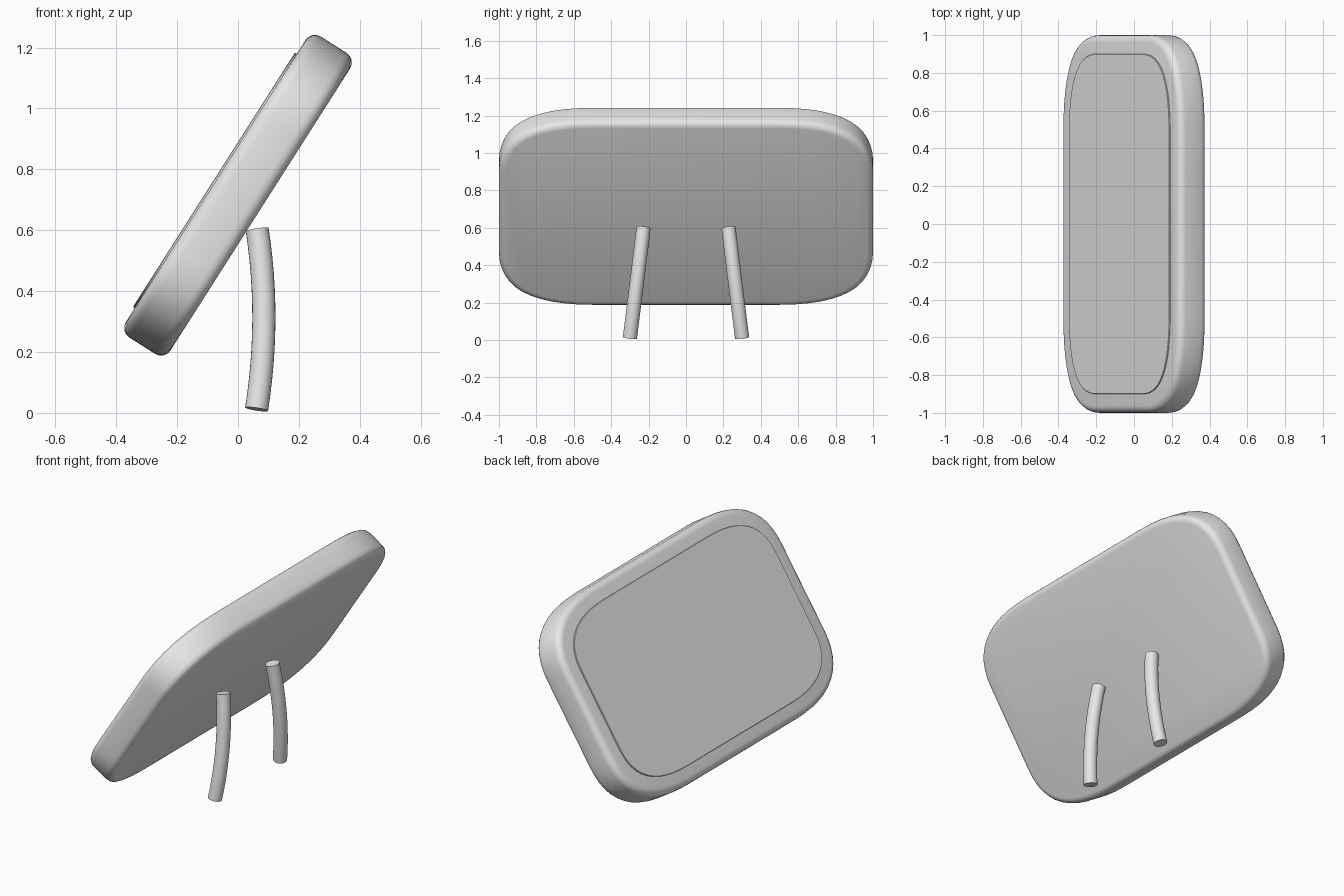
import bpy, bmesh, math
from mathutils import Matrix, Vector

cube = bpy.data.objects.get("Cube")
if cube:
    bpy.data.objects.remove(cube, do_unlink=True)

# Material
grey = bpy.data.materials.new("light_grey")
grey.use_nodes = True
grey.diffuse_color = (0.8, 0.8, 0.8, 1)
grey.node_tree.nodes["Principled BSDF"].inputs["Base Color"].default_value = (0.8, 0.8, 0.8, 1)

# Panel frame: local x along y, local y up the slope, local z out of the face
TILT = math.radians(57.5)
up = Vector((math.cos(TILT), 0, math.sin(TILT)))
out = Vector((-math.sin(TILT), 0, math.cos(TILT)))
side = up.cross(out)
PANEL = Matrix((side, up, out)).transposed().to_4x4()
PANEL.translation = (0, 0, 0.715)


def finish(ob, angle):
    ob.data.materials.append(grey)
    bpy.ops.object.select_all(action='DESELECT')
    ob.select_set(True)
    bpy.context.view_layer.objects.active = ob
    bpy.ops.object.shade_smooth_by_angle(angle=math.radians(angle))


def outline(half_w, half_h, cut_w, cut_h, steps=12):
    """Rectangle whose corners are parabolic sweeps."""
    corner = []
    for i in range(steps + 1):
        s = i / steps
        corner.append((half_w - cut_w * s * s, half_h - cut_h * (1 - s) ** 2))
    left = [(-x, y) for x, y in reversed(corner)]
    top = corner + left
    return top + [(-x, -y) for x, y in top]


def slab(name, points, low, high, bevel, segments):
    bm = bmesh.new()
    base = bm.faces.new([bm.verts.new((x, y, low)) for x, y in points])
    grown = bmesh.ops.extrude_face_region(bm, geom=[base])["geom"]
    for v in grown:
        if isinstance(v, bmesh.types.BMVert):
            v.co.z = high
    bmesh.ops.recalc_face_normals(bm, faces=bm.faces[:])
    rims = [e for e in bm.edges if abs(e.verts[0].co.z - e.verts[1].co.z) < 1e-6]
    bmesh.ops.bevel(bm, geom=rims, offset=bevel, segments=segments,
                    profile=0.5, affect='EDGES')
    bm.transform(PANEL)
    me = bpy.data.meshes.new(name)
    bm.to_mesh(me)
    bm.free()
    ob = bpy.data.objects.new(name, me)
    bpy.context.collection.objects.link(ob)
    finish(ob, 40)


def leg(name, sign, sides=24, rings=12, radius=0.038):
    """Tube bowed along a parabola, capped square to its path."""
    foot, mid, head = (Vector(p) for p in
                       ((0.061, 0.3, 0.012), (0.108, 0.262, 0.31), (0.063, 0.227, 0.602)))
    bm = bmesh.new()
    loops = []
    for i in range(rings + 1):
        s = i / rings
        centre = foot * (1 - s) ** 2 + mid * 2 * s * (1 - s) + head * s * s
        path = ((mid - foot) * (1 - s) + (head - mid) * s).normalized()
        u = Vector((0, 1, 0)).cross(path).normalized()
        v = path.cross(u)
        ring = []
        for k in range(sides):
            a = math.tau * k / sides
            p = centre + (u * math.cos(a) + v * math.sin(a)) * radius
            ring.append(bm.verts.new((p.x, p.y * sign, p.z)))
        loops.append(ring)
    for a, b in zip(loops, loops[1:]):
        for k in range(sides):
            n = (k + 1) % sides
            bm.faces.new((a[k], a[n], b[n], b[k]))
    bm.faces.new(loops[0])
    bm.faces.new(loops[-1])
    bmesh.ops.recalc_face_normals(bm, faces=bm.faces[:])
    me = bpy.data.meshes.new(name)
    bm.to_mesh(me)
    bm.free()
    ob = bpy.data.objects.new(name, me)
    bpy.context.collection.objects.link(ob)
    finish(ob, 40)


# Rounded tablet body and the thin screen raised on its face
slab("panel_body", outline(1.0, 0.586, 0.5, 0.33), -0.087, 0.087, 0.037, 4)
slab("screen", outline(0.9, 0.495, 0.42, 0.26), 0.08, 0.094, 0.002, 1)

# Two bowed legs behind the panel
leg("left_leg", 1)
leg("right_leg", -1)
